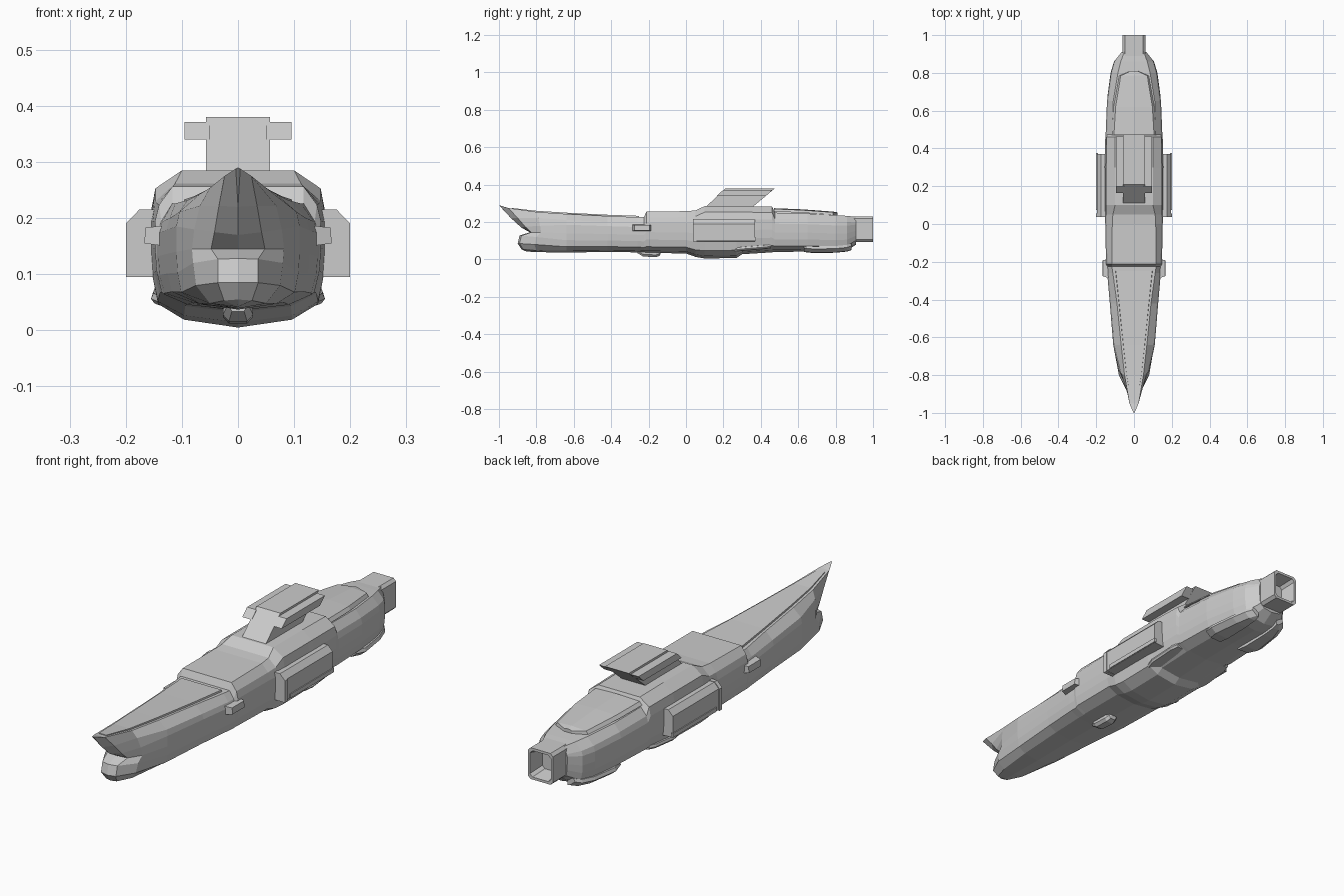
import bpy, bmesh


def loft(name, rings, mirror=False, caps=True):
    """Skin a list of equal-length closed rings of 3D points."""
    bm = bmesh.new()
    vs = [[bm.verts.new(p) for p in r] for r in rings]
    n = len(rings[0])
    for a, b in zip(vs, vs[1:]):
        for i in range(n):
            j = (i + 1) % n
            bm.faces.new((a[i], a[j], b[j], b[i]))
    if caps:
        bm.faces.new(vs[0])
        bm.faces.new(vs[-1])
    if mirror:
        geo = bmesh.ops.duplicate(bm, geom=bm.verts[:] + bm.edges[:] + bm.faces[:])["geom"]
        for v in geo:
            if isinstance(v, bmesh.types.BMVert):
                v.co.x *= -1
    bmesh.ops.remove_doubles(bm, verts=bm.verts[:], dist=1e-5)
    bmesh.ops.recalc_face_normals(bm, faces=bm.faces[:])
    me = bpy.data.meshes.new(name)
    bm.to_mesh(me)
    bm.free()
    ob = bpy.data.objects.new(name, me)
    bpy.context.collection.objects.link(ob)
    return ob


def both(half):
    """Close a half ring (first and last points on the centre line)."""
    return half + [(-x, y, z) for x, y, z in half[-2:0:-1]]


def section(y, dw, dz, w, kz):
    """Hull frame: deck half width, deck height, beam, keel height."""
    h = dz - kz
    pts = [(0, dz), (dw, dz), (w * .95, dz - .032), (w, kz + .72 * h), (w, kz + .5 * h),
           (w * .98, kz + .32 * h), (w * .92, kz + .15 * h), (w * .62, kz + .05 * h), (0, kz)]
    return both([(x, y, z) for x, z in pts])


def side_prism(name, poly, x0, x1, mirror=False):
    """Extrude a (y, z) profile along x."""
    return loft(name, [[(x, y, z) for y, z in poly] for x in (x0, x1)], mirror)


# Forked bow: stem line plus two frames that sweep back around the notch
stem = [(0, -1, .29), (.004, -.997, .288), (0, -.935, .22), (0, -.88, .17), (0, -.835, .145),
        (0, -.89, .128), (0, -.90, .085), (0, -.88, .055), (0, -.86, .045)]
bow1 = [(0, -.95, .275), (.024, -.95, .275), (.034, -.90, .222), (.042, -.86, .175), (.048, -.828, .145),
        (.036, -.88, .127), (.036, -.89, .085), (.025, -.87, .053), (0, -.85, .042)]
bow2 = [(0, -.80, .254), (.05, -.80, .254), (.068, -.79, .222), (.078, -.78, .18), (.082, -.775, .145),
        (.08, -.80, .12), (.075, -.81, .08), (.05, -.80, .048), (0, -.79, .039)]

# Hull frames from bow to stern
frames = [
    (-.64, .068, .243, .11, .037), (-.42, .09, .232, .128, .040), (-.26, .112, .226, .142, .038),
    (-.225, .117, .226, .144, .036), (-.212, .117, .256, .148, .035), (0, .115, .258, .152, .032),
    (.05, .112, .262, .155, .014), (.10, .10, .285, .155, .005), (.27, .10, .285, .155, .008),
    (.30, .10, .285, .155, .028), (.46, .10, .283, .152, .038), (.475, .115, .250, .150, .040),
    (.65, .11, .245, .143, .042), (.80, .085, .237, .122, .040), (.86, .070, .233, .105, .046),
    (.91, .052, .228, .066, .080)]
loft("hull", [both(stem), both(bow1), both(bow2)] + [section(*f) for f in frames])

# Raised fore deck plate following the sheer
deck = [(-.93, .018, .271), (-.80, .040, .256), (-.64, .058, .246), (-.42, .081, .235), (-.25, .099, .229)]
loft("fore_deck_plate", [[(-w, y, z - .01), (w, y, z - .01), (w * .97, y, z + .004), (-w * .97, y, z + .004)]
                         for y, w, z in deck])

# Aft canopy: dark-gap sill with a thicker lid on top
for name, s, lo, hi in (("canopy_sill", .95, -.022, -.008), ("canopy_lid", 1.0, -.010, .004)):
    loft(name, [[(-w * s, y, z + lo), (w * s, y, z + lo), (w * .9 * s, y, z + hi), (0, y, z + hi + .004),
                 (-w * .9 * s, y, z + hi)]
                for y, w, z in ((.47, .118, .266), (.62, .108, .260), (.785, .078, .248), (.81, .02, .244))])

# Raked tower with overhanging wing slabs
side_prism("tower", [(.10, .275), (.21, .38), (.475, .38), (.35, .275)], -.057, .057)
side_prism("tower_wing", [(.165, .34), (.198, .371), (.462, .371), (.428, .34)], .05, .095, True)

# Side pods with chamfered tops and a thin front lip
pod = [(.14, .095), (.196, .099), (.196, .19), (.174, .213), (.14, .213)]
loft("side_pod", [[(x, y, z) for x, z in pod] for y in (.05, .37)], True)
lip = [(.14, .095), (.2, .095), (.2, .19), (.176, .215), (.14, .215)]
loft("side_pod_lip", [[(x, y, z) for x, z in lip] for y in (.037, .055)], True)
loft("pod_rail", [[(.19, y, .1), (.2, y, .1), (.2, y, .118), (.19, y, .118)] for y in (.075, .375)], True)

# Small forward side thrusters
loft("side_thruster", [[(.13, a, b), (.13, c, b), (.13, c, d), (.13, a, d)] if k == 0 else
                       [(.167, a + .012, b + .005), (.167, c - .012, b + .005),
                        (.165, c - .012, d - .004), (.165, a + .012, d - .004)]
                       for k, (a, b, c, d) in enumerate([(-.288, .15, -.182, .187)] * 2)], True)

# Keel bulb
loft("keel_bulb", [[(-w, y, .05), (w, y, .05), (w, y, z + .012), (w * .6, y, z), (-w * .6, y, z), (-w, y, z + .012)]
                   for y, w, z in ((-.26, .018, .034), (-.23, .027, .016), (-.16, .027, .012), (-.14, .02, .02),
                                   (-.135, .018, .034))])

# Lower strakes, midships and aft
mid = [(.26, .144, .052), (.30, .155, .056), (.42, .152, .066), (.455, .142, .070)]
loft("mid_strake", [[(.10, y, z - .012), (x - .006, y, z - .008), (x, y, z), (x - .004, y, z + .010), (.10, y, z + .014)]
                    for y, x, z in mid], True)
aft = [(.63, .128, .062), (.68, .140, .056), (.80, .124, .058), (.86, .106, .064), (.885, .085, .072)]
loft("aft_strake", [[(.05, y, z - .022), (x - .025, y, z - .020), (x, y, z), (x - .005, y, z + .014), (.05, y, z + .014)]
                    for y, x, z in aft], True)


# Hollow square exhaust nozzle with chamfered corners
def nozzle_ring(y, s):
    w, h, c = .060 * s, .068 * s, .012
    corners = [(w - c, h), (w, h - c), (w, c - h), (w - c, -h)]
    pts = corners + [(-x, z) for x, z in corners[::-1]]
    return [(x, y, .162 + z) for x, z in pts]


loft("exhaust_nozzle", [nozzle_ring(.89, 1), nozzle_ring(1.0, 1), nozzle_ring(1.0, .84), nozzle_ring(.93, .66)])
